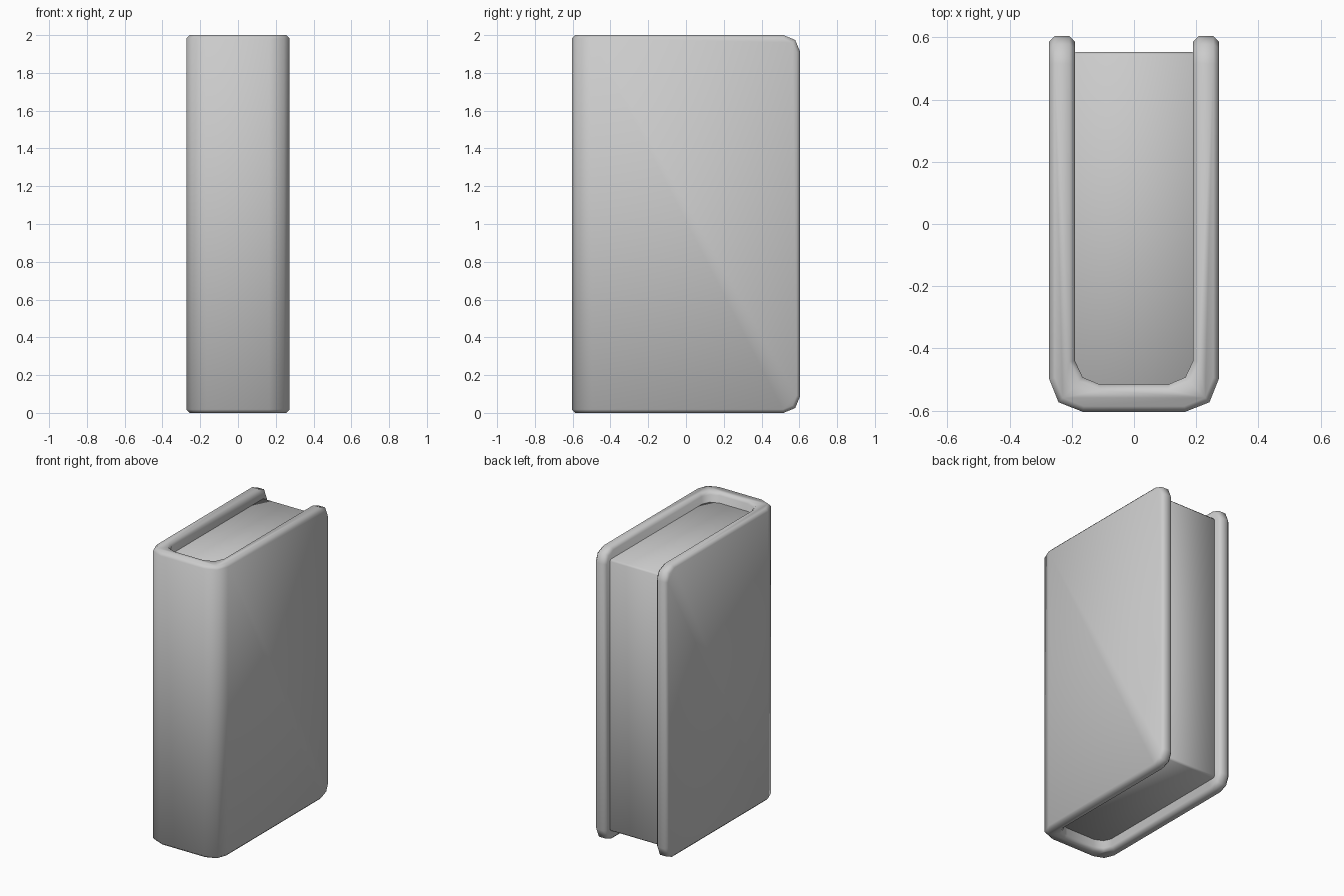
import bpy, bmesh, math

if "Cube" in bpy.data.objects:
    bpy.data.objects.remove(bpy.data.objects["Cube"])

H = 2.0      # cover height
D = 0.604    # half depth


def make_object(name, bm, bevel):
    bmesh.ops.recalc_face_normals(bm, faces=bm.faces)
    mesh = bpy.data.meshes.new(name)
    bm.to_mesh(mesh)
    bm.free()
    obj = bpy.data.objects.new(name, mesh)
    bpy.context.collection.objects.link(obj)
    mod = obj.modifiers.new("edge_bevel", 'BEVEL')
    mod.width = bevel
    mod.segments = 1
    mod.limit_method = 'ANGLE'
    mod.angle_limit = math.radians(60)
    bpy.ops.object.select_all(action='DESELECT')
    obj.select_set(True)
    bpy.context.view_layer.objects.active = obj
    bpy.ops.object.modifier_apply(modifier=mod.name)
    bpy.ops.object.shade_smooth_by_angle(angle=math.radians(60))
    return obj


def extrude_profile(points, z0, z1):
    bm = bmesh.new()
    face = bm.faces.new([bm.verts.new((x, y, z0)) for x, y in points])
    ext = bmesh.ops.extrude_face_region(bm, geom=[face])
    verts = [g for g in ext["geom"] if isinstance(g, bmesh.types.BMVert)]
    bmesh.ops.translate(bm, verts=verts, vec=(0, 0, z1 - z0))
    bmesh.ops.recalc_face_normals(bm, faces=bm.faces)
    return bm


# Cover: U-shaped wrap, open at the back, with a rounded spine
right = [(0.165, -D), (0.243, -0.573), (0.273, -0.498), (0.273, D),
         (0.19, D), (0.19, -0.44), (0.165, -0.493), (0.108, -0.517)]
left = [(-x, y) for x, y in reversed(right)]
bm = extrude_profile(right + left, 0, H)

# Rounded free corners of both boards
corners = [e for e in bm.edges
           if all(v.co.y > D - 0.001 for v in e.verts)
           and abs(e.verts[0].co.z - e.verts[1].co.z) < 0.001
           and e.verts[0].co.x * e.verts[1].co.x > 0]
bmesh.ops.bevel(bm, geom=corners, offset=0.088, offset_type='OFFSET',
                segments=2, profile=0.5, affect='EDGES')
make_object("cover", bm, 0.018)

# Page block, recessed at the top, bottom and back
block = [(-0.2, -0.54), (0.2, -0.54), (0.2, 0.553), (-0.2, 0.553)]
make_object("pages", extrude_profile(block, 0.07, H - 0.07), 0.012)
